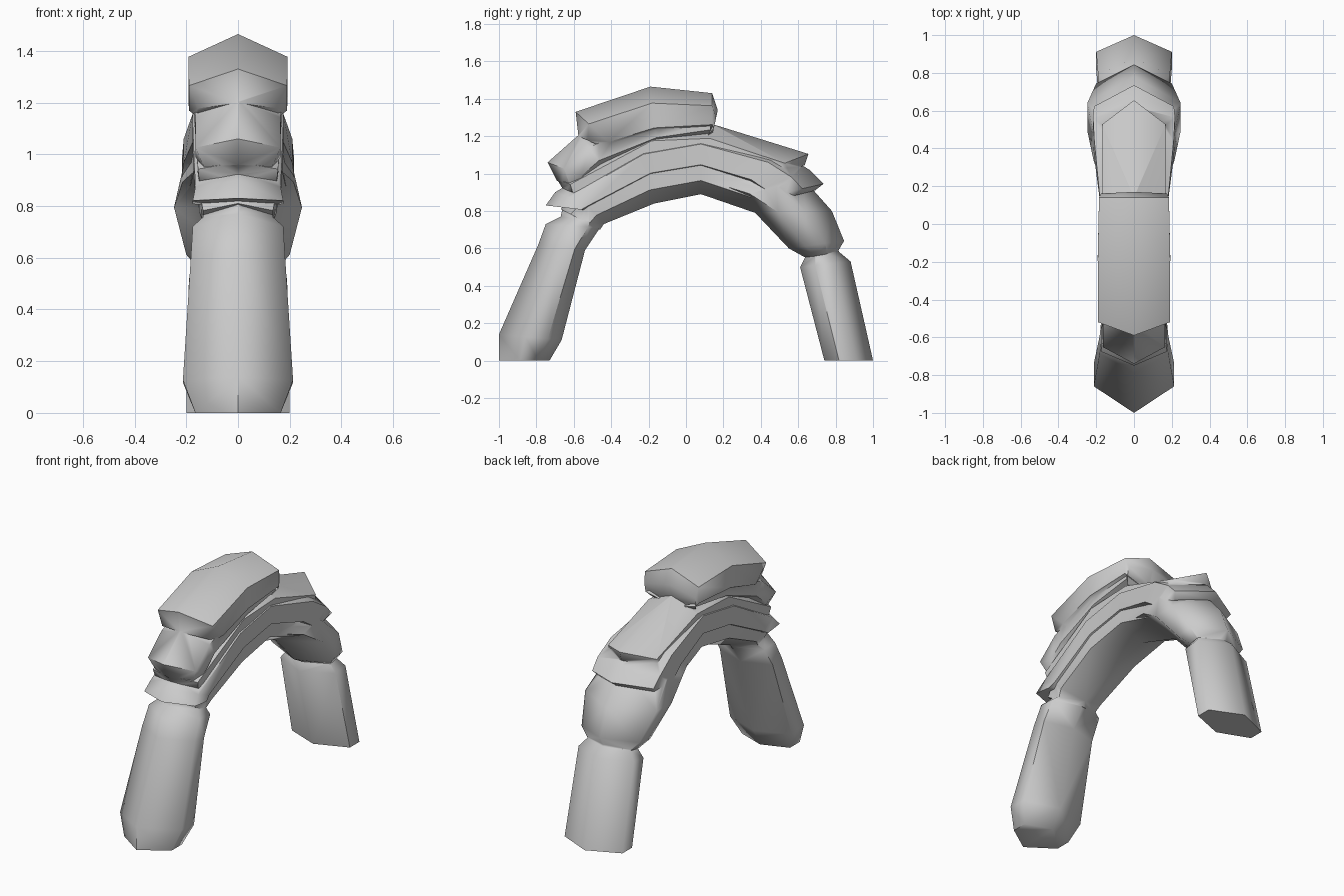
import bpy, bmesh, math
from mathutils import Vector


def loft(name, rings, hi=0.34, lo=0.70):
    """Six-sided loft. Ring = outer ridge (y, z), inner ridge (y, z), half width."""
    bm = bmesh.new()
    loops = []
    for yo, zo, yi, zi, w in rings:
        o, i = Vector((0, yo, zo)), Vector((0, yi, zi))
        a, b, side = o.lerp(i, hi), o.lerp(i, lo), Vector((w, 0, 0))
        pts = (o, a + side, b + side, i, b - side, a - side)
        loops.append([bm.verts.new(p) for p in pts])
    for p, q in zip(loops, loops[1:]):
        for k in range(6):
            n = (k + 1) % 6
            bm.faces.new((p[k], p[n], q[n], q[k]))
    bm.faces.new(loops[0])
    bm.faces.new(loops[-1])
    bmesh.ops.triangulate(bm, faces=bm.faces[:])
    bmesh.ops.recalc_face_normals(bm, faces=bm.faces[:])
    mesh = bpy.data.meshes.new(name)
    bm.to_mesh(mesh)
    bm.free()
    ob = bpy.data.objects.new(name, mesh)
    bpy.context.collection.objects.link(ob)
    return ob


def fuse(base, part):
    """Union part into base; if no solver gives a sound result, keep the part separate."""
    mod = base.modifiers.new("fuse", 'BOOLEAN')
    mod.operation = 'UNION'
    mod.object = part
    for solver in ('EXACT', 'MANIFOLD', 'FLOAT'):
        mod.solver = solver
        bpy.context.view_layer.update()
        result = base.evaluated_get(bpy.context.evaluated_depsgraph_get())
        if len(result.data.vertices) > len(base.data.vertices):
            fused = bpy.data.meshes.new_from_object(result)
            base.modifiers.clear()
            base.data = fused
            bpy.data.objects.remove(part, do_unlink=True)
            return
    base.modifiers.clear()


# Underside of the arch; the other parts are fused onto it
arch = loft("rock_arch", [
    (-0.67, 0.81, -0.46, 0.70, 0.135),
    (-0.58, 0.90, -0.44, 0.73, 0.15),
    (-0.25, 1.10, -0.17, 0.84, 0.165),
    (0.08, 1.15, 0.08, 0.89, 0.165),
    (0.50, 1.02, 0.37, 0.79, 0.19)], hi=0.25, lo=0.72)

parts = []
# Legs with pinched necks
parts.append(loft("front_leg", [
    (-1.00, 0.00, -0.73, 0.00, 0.165),
    (-1.00, 0.14, -0.665, 0.11, 0.213),
    (-0.79, 0.62, -0.54, 0.59, 0.182),
    (-0.75, 0.73, -0.46, 0.71, 0.175),
    (-0.67, 0.77, -0.47, 0.74, 0.135),
    (-0.65, 0.86, -0.46, 0.82, 0.13)], hi=0.42, lo=0.78))
parts.append(loft("back_leg", [
    (1.00, 0.00, 0.74, 0.00, 0.20),
    (0.88, 0.53, 0.61, 0.50, 0.19),
    (0.82, 0.58, 0.635, 0.55, 0.15),
    (0.79, 0.64, 0.65, 0.61, 0.14)]))

# Bulging rock between the back leg and the arch
parts.append(loft("back_shoulder", [
    (0.81, 0.58, 0.64, 0.55, 0.155),
    (0.845, 0.64, 0.55, 0.60, 0.20),
    (0.78, 0.80, 0.37, 0.79, 0.247),
    (0.62, 0.98, 0.22, 0.855, 0.215),
    (0.30, 1.08, 0.04, 0.91, 0.14)]))

# Stacked strata
parts.append(loft("lower_layer", [
    (-0.75, 0.83, -0.50, 0.80, 0.175),
    (-0.70, 0.90, -0.46, 0.81, 0.165),
    (-0.25, 1.17, -0.17, 0.95, 0.175),
    (0.08, 1.23, 0.08, 0.99, 0.175),
    (0.50, 1.12, 0.30, 0.92, 0.21),
    (0.66, 1.02, 0.34, 0.89, 0.217),
    (0.735, 0.945, 0.36, 0.86, 0.212),
    (0.69, 0.91, 0.37, 0.83, 0.19)], hi=0.3, lo=0.76))
parts.append(loft("middle_layer", [
    (-0.66, 0.92, -0.50, 0.86, 0.15),
    (-0.69, 0.97, -0.48, 0.89, 0.155),
    (-0.20, 1.25, -0.15, 1.03, 0.169),
    (0.14, 1.265, 0.10, 1.04, 0.169),
    (0.655, 1.105, 0.28, 0.96, 0.168),
    (0.635, 1.045, 0.29, 0.92, 0.165)], lo=0.78))
parts.append(loft("upper_layer", [
    (-0.69, 0.96, -0.50, 0.93, 0.13),
    (-0.74, 1.06, -0.48, 0.96, 0.165),
    (-0.57, 1.21, -0.42, 1.01, 0.165),
    (-0.18, 1.36, -0.15, 1.12, 0.17),
    (0.13, 1.36, 0.13, 1.18, 0.167)]))
parts.append(loft("top_cap", [
    (-0.575, 1.20, -0.40, 1.12, 0.155),
    (-0.59, 1.33, -0.34, 1.10, 0.19),
    (-0.19, 1.465, -0.16, 1.15, 0.192),
    (0.14, 1.43, 0.14, 1.19, 0.185),
    (0.17, 1.34, 0.14, 1.20, 0.175),
    (0.14, 1.25, 0.11, 1.19, 0.15)], hi=0.28))

# Fuse everything into one solid rock
for part in parts:
    fuse(arch, part)
for ob in list(bpy.context.scene.objects):
    bpy.ops.object.select_all(action='DESELECT')
    ob.select_set(True)
    bpy.context.view_layer.objects.active = ob
    bpy.ops.object.shade_smooth_by_angle(angle=math.radians(65))
